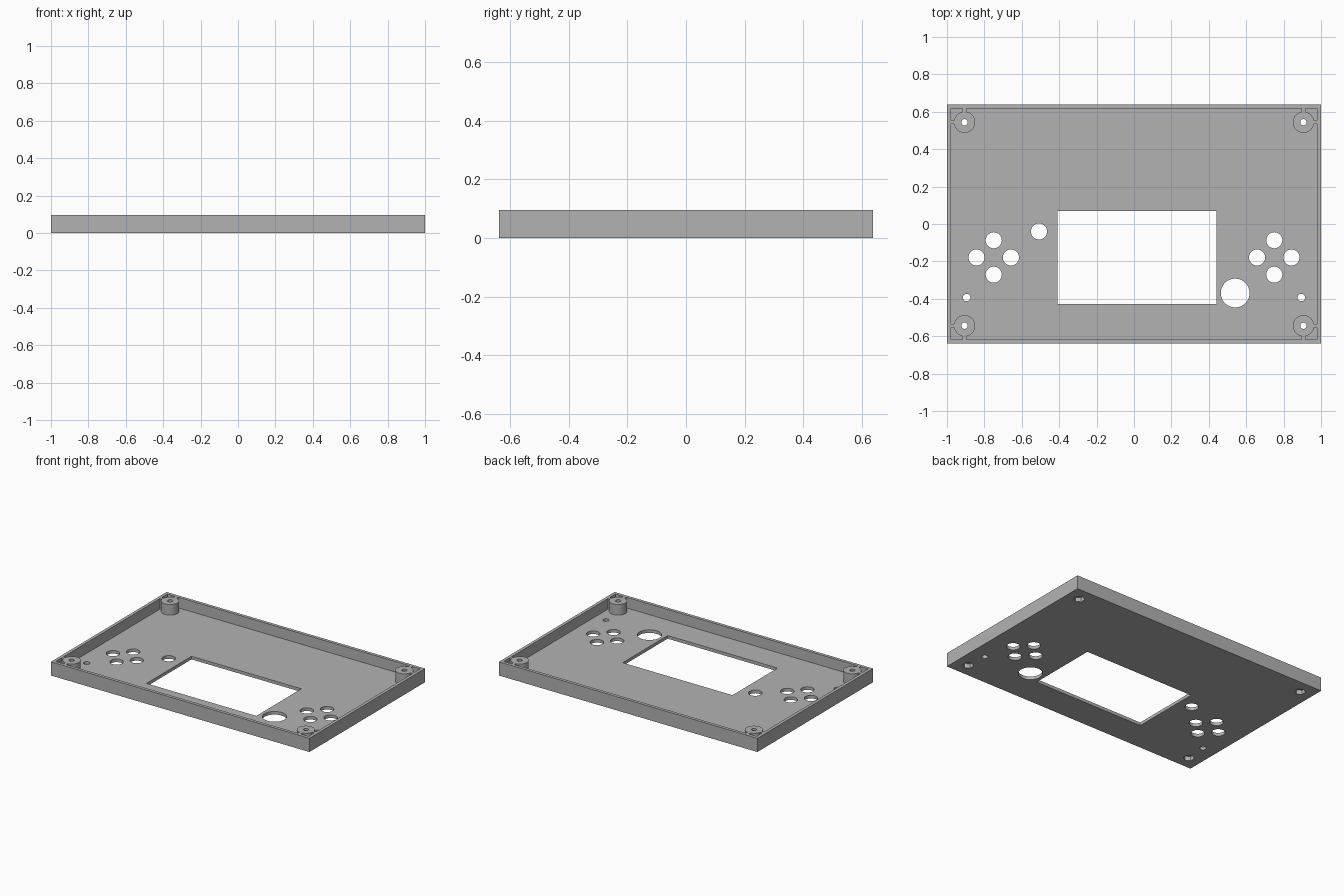
import bpy
from math import radians

if "Cube" in bpy.data.objects:
    bpy.data.objects.remove(bpy.data.objects["Cube"], do_unlink=True)

HX, HY, H = 1.0, 0.639, 0.096     # half length, half width, height
WALL, FLOOR = 0.022, 0.022
BX, BY = 0.906, 0.544             # screw post centres

grey = bpy.data.materials.new("plain_grey")
grey.use_nodes = True
grey.diffuse_color = (0.45, 0.45, 0.45, 1)
grey.node_tree.nodes["Principled BSDF"].inputs["Base Color"].default_value = (0.45, 0.45, 0.45, 1)


def box(name, x0, x1, y0, y1, z0, z1):
    bpy.ops.mesh.primitive_cube_add(size=1, location=((x0 + x1) / 2, (y0 + y1) / 2, (z0 + z1) / 2))
    ob = bpy.context.object
    ob.name = name
    ob.scale = (x1 - x0, y1 - y0, z1 - z0)
    bpy.ops.object.transform_apply(location=True, rotation=True, scale=True)
    return ob


def cylinder(name, x, y, r, z0, z1, sides=48):
    bpy.ops.mesh.primitive_cylinder_add(vertices=sides, radius=r, depth=z1 - z0,
                                        location=(x, y, (z0 + z1) / 2))
    ob = bpy.context.object
    ob.name = name
    bpy.ops.object.transform_apply(location=True, rotation=True, scale=True)
    return ob


def combine(body, helper, operation):
    mod = body.modifiers.new(helper.name, 'BOOLEAN')
    mod.operation, mod.object, mod.solver = operation, helper, 'EXACT'
    bpy.context.view_layer.objects.active = body
    bpy.ops.object.modifier_apply(modifier=mod.name)
    bpy.data.objects.remove(helper, do_unlink=True)


# Open tray
tray = box("panel_tray", -HX, HX, -HY, HY, 0, H)
combine(tray, box("cavity", -HX + WALL, HX - WALL, -HY + WALL, HY - WALL, FLOOR, H + 0.1), 'DIFFERENCE')

# Screw posts, each tied to both walls by a short rib
corners = [(sx, sy) for sx in (-1, 1) for sy in (-1, 1)]
for sx, sy in corners:
    x, y = sx * BX, sy * BY
    wx, wy = sx * (HX - WALL / 2), sy * (HY - WALL / 2)
    combine(tray, cylinder("post", x, y, 0.057, FLOOR / 2, H), 'UNION')
    combine(tray, box("rib_x", *sorted((x + sx * 0.04, wx)), y - 0.01, y + 0.01, FLOOR / 2, H), 'UNION')
    combine(tray, box("rib_y", x - 0.01, x + 0.01, *sorted((y + sy * 0.04, wy)), FLOOR / 2, H), 'UNION')

# Screw holes with hexagonal nut pockets underneath
for sx, sy in corners:
    combine(tray, cylinder("screw_hole", sx * BX, sy * BY, 0.017, -0.1, 0.2, 32), 'DIFFERENCE')
    combine(tray, cylinder("nut_pocket", sx * BX, sy * BY, 0.036, -0.1, 0.03, 6), 'DIFFERENCE')

# Display window
combine(tray, box("window", -0.409, 0.441, -0.427, 0.07, -0.1, 0.2), 'DIFFERENCE')

# Button clusters and small pilot holes on both sides
holes = [(-0.508, -0.04, 0.043), (0.541, -0.369, 0.077)]
for side in (-1, 1):
    for dx, dy in ((0.092, 0), (-0.092, 0), (0, 0.092), (0, -0.092)):
        holes.append((side * 0.75 + dx, -0.179 + dy, 0.043))
    holes.append((side * 0.895, -0.393, 0.02))
for x, y, r in holes:
    combine(tray, cylinder("button_hole", x, y, r, -0.1, 0.2), 'DIFFERENCE')

tray.data.materials.clear()
tray.data.materials.append(grey)
for p in tray.data.polygons:
    p.material_index = 0
bpy.ops.object.select_all(action='DESELECT')
tray.select_set(True)
bpy.context.view_layer.objects.active = tray
bpy.ops.object.shade_smooth_by_angle(angle=radians(30))
